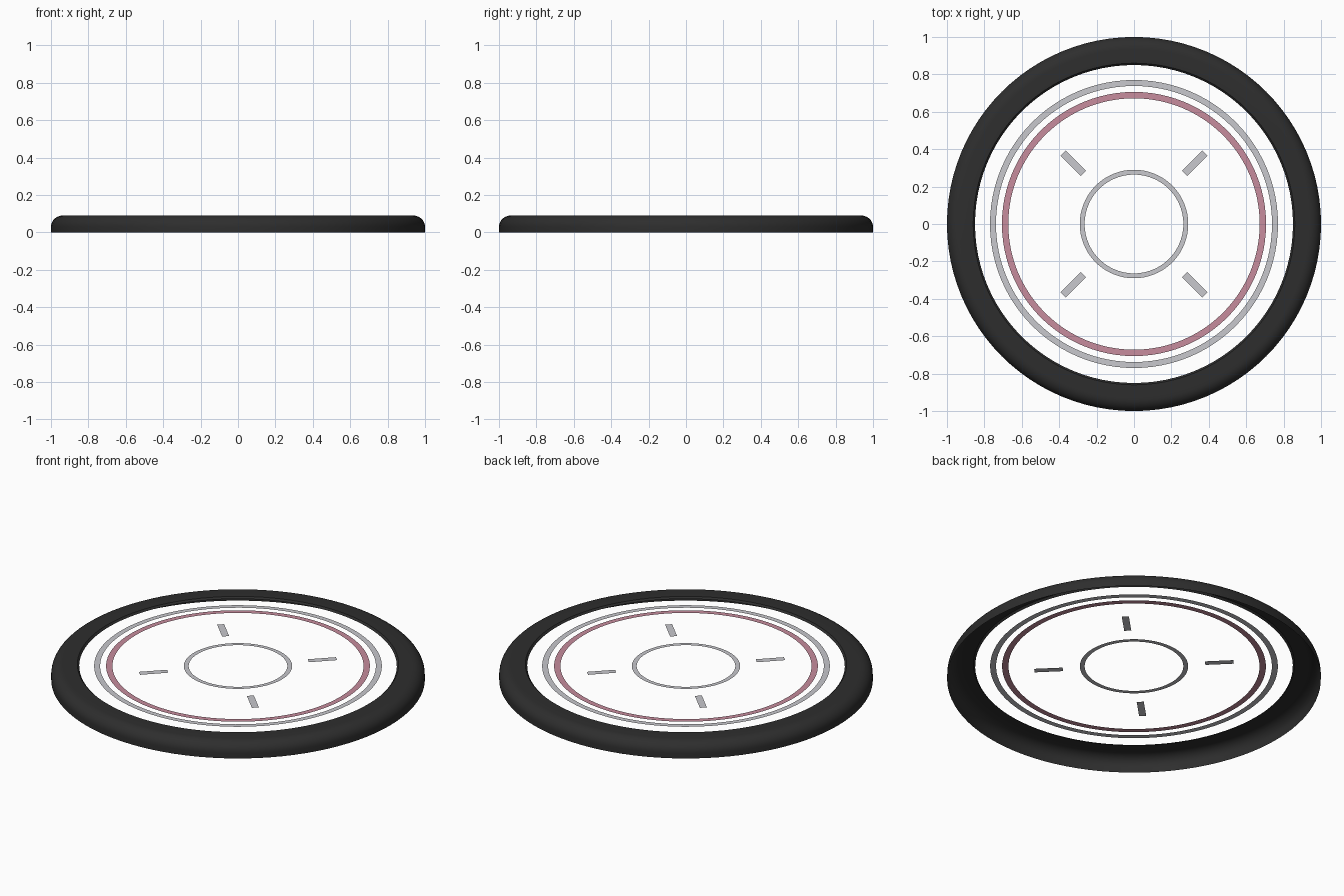
import bpy, bmesh, math

if "Cube" in bpy.data.objects:
    bpy.data.objects.remove(bpy.data.objects["Cube"])


def material(name, rgb):
    m = bpy.data.materials.new(name)
    m.diffuse_color = (*rgb, 1)
    m.use_nodes = True
    m.node_tree.nodes["Principled BSDF"].inputs["Base Color"].default_value = m.diffuse_color
    return m


BLACK = material("black rubber", (0.027, 0.027, 0.027))
SILVER = material("silver", (0.58, 0.58, 0.61))
PINK = material("dusty pink", (0.57, 0.265, 0.34))
SEGMENTS = 96
FACE_Z = 0.08


def finish(name, bm, mat):
    mesh = bpy.data.meshes.new(name)
    bm.to_mesh(mesh)
    bm.free()
    mesh.materials.append(mat)
    obj = bpy.data.objects.new(name, mesh)
    bpy.context.collection.objects.link(obj)
    return obj


def lathe(name, profile, mat):
    """Spin an open (radius, z) profile around the z axis."""
    bm = bmesh.new()
    rings = []
    for r, z in profile:
        rings.append([bm.verts.new((r * math.cos(2 * math.pi * i / SEGMENTS),
                                    r * math.sin(2 * math.pi * i / SEGMENTS), z))
                      for i in range(SEGMENTS)])
    for a, b in zip(rings, rings[1:]):
        for i in range(SEGMENTS):
            j = (i + 1) % SEGMENTS
            bm.faces.new((a[i], a[j], b[j], b[i]))
    return finish(name, bm, mat)


# Hollow outer rim: straight wall, rounded shoulder, flat top, small inner lip
rim_profile = [(1.0, 0.0), (1.0, 0.03)]
for k in range(1, 9):
    a = math.pi / 2 * k / 8
    rim_profile.append((0.935 + 0.065 * math.cos(a), 0.03 + 0.06 * math.sin(a)))
rim_profile += [(0.86, 0.09), (0.85, FACE_Z)]
rim = lathe("outer_rim", rim_profile, BLACK)
bpy.context.view_layer.objects.active = rim
rim.select_set(True)
bpy.ops.object.shade_smooth_by_angle(angle=math.radians(35))

# Flat trim rings, facing up
for name, outer, inner, mat in (("outer_trim_ring", 0.77, 0.738, SILVER),
                                ("pink_ring", 0.706, 0.672, PINK),
                                ("centre_ring", 0.29, 0.264, SILVER)):
    lathe(name, [(outer, FACE_Z), (inner, FACE_Z)], mat)

# Four diagonal tick marks
for n in range(4):
    a = math.radians(45 + 90 * n)
    c, s = math.cos(a), math.sin(a)
    bm = bmesh.new()
    bm.faces.new([bm.verts.new((r * c - w * s, r * s + w * c, FACE_Z))
                  for r, w in ((0.382, -0.019), (0.535, -0.019),
                               (0.535, 0.019), (0.382, 0.019))])
    finish(f"tick_mark_{n + 1}", bm, mat=SILVER)
